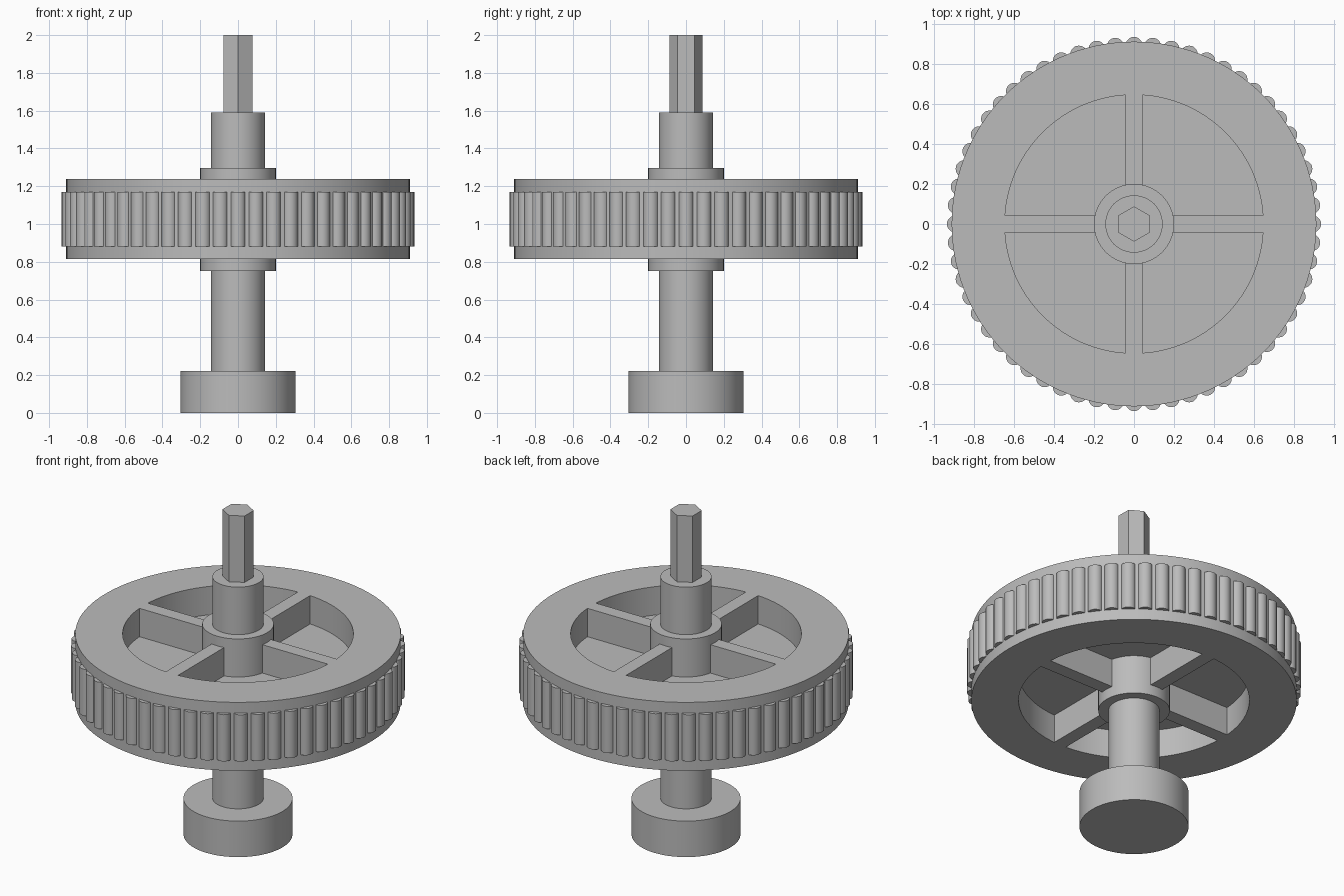
import bpy, bmesh
from math import sin, cos, asin, pi, radians

if "Cube" in bpy.data.objects:
    bpy.data.objects.remove(bpy.data.objects["Cube"])

grey = bpy.data.materials.new("plain_grey")
grey.use_nodes = True
grey.diffuse_color = (0.5, 0.5, 0.5, 1)
grey.node_tree.nodes["Principled BSDF"].inputs["Base Color"].default_value = (0.5, 0.5, 0.5, 1)


def arc(radius, start, end, steps):
    """Points from start to end angle, both included."""
    angles = [start + (end - start) * i / steps for i in range(steps + 1)]
    return [(radius * cos(a), radius * sin(a)) for a in angles]


def circle(radius, sides, start=0.0):
    return arc(radius, start, start + 2 * pi, sides)[:-1]


def add_prism(bm, outline, z0, z1):
    """Extrude a counter-clockwise outline between two heights."""
    low = [bm.verts.new((x, y, z0)) for x, y in outline]
    high = [bm.verts.new((x, y, z1)) for x, y in outline]
    bm.faces.new(low[::-1])
    bm.faces.new(high)
    for i in range(len(low)):
        j = (i + 1) % len(low)
        bm.faces.new((low[i], low[j], high[j], high[i]))


def finish(bm, name):
    mesh = bpy.data.meshes.new(name)
    bmesh.ops.recalc_face_normals(bm, faces=bm.faces[:])
    bm.to_mesh(mesh)
    bm.free()
    mesh.materials.append(grey)
    obj = bpy.data.objects.new(name, mesh)
    bpy.context.collection.objects.link(obj)
    return obj


def smooth(obj):
    bpy.ops.object.select_all(action='DESELECT')
    obj.select_set(True)
    bpy.context.view_layer.objects.active = obj
    bpy.ops.object.shade_smooth_by_angle(angle=radians(30))


def prism(name, outline, z0, z1):
    bm = bmesh.new()
    add_prism(bm, outline, z0, z1)
    obj = finish(bm, name)
    smooth(obj)
    return obj


# Shaft stack
prism("base_knob", circle(0.305, 64), 0, 0.222)
prism("lower_shaft", circle(0.143, 48), 0.222, 0.75)
prism("hub", circle(0.2, 64), 0.75, 1.297)
prism("upper_shaft", circle(0.143, 48), 1.297, 1.59)
prism("hex_drive", circle(0.088, 6, pi / 2), 1.59, 2.0)

# Wheel disc with rounded rims
WHEEL_LOW, WHEEL_HIGH, WHEEL_R = 0.815, 1.237, 0.91
bm = bmesh.new()
add_prism(bm, circle(WHEEL_R, 120), WHEEL_LOW, WHEEL_HIGH)
rims = [e for e in bm.edges if abs(e.verts[0].co.z - e.verts[1].co.z) < 0.001]
bmesh.ops.bevel(bm, geom=rims, offset=0.075, segments=7, profile=0.5, affect='EDGES')
wheel = finish(bm, "wheel")

# Pockets on both faces, leaving four spokes and a thin central web
POCKET_R, INNER_R, SPOKE_HALF, DEPTH = 0.645, 0.185, 0.042, 0.175
outer_a, inner_a = asin(SPOKE_HALF / POCKET_R), asin(SPOKE_HALF / INNER_R)
bm = bmesh.new()
for quarter in range(4):
    turn = quarter * pi / 2
    outline = (arc(POCKET_R, turn + outer_a, turn + pi / 2 - outer_a, 28)
               + arc(INNER_R, turn + pi / 2 - inner_a, turn + inner_a, 8))
    add_prism(bm, outline, WHEEL_HIGH - DEPTH, WHEEL_HIGH + 0.1)
    add_prism(bm, outline, WHEEL_LOW - 0.1, WHEEL_LOW + DEPTH)
cutter = finish(bm, "pocket_cutter")
cutter.hide_render = True
cut = wheel.modifiers.new("pockets", 'BOOLEAN')
cut.operation = 'DIFFERENCE'
cut.solver = 'EXACT'
cut.object = cutter
bpy.context.view_layer.objects.active = wheel
bpy.ops.object.modifier_apply(modifier=cut.name)
bpy.data.objects.remove(cutter)
smooth(wheel)

# Grip ridges around the rim
RIDGES, RIDGE_R = 60, 0.042
bm = bmesh.new()
for i in range(RIDGES):
    a = 2 * pi * i / RIDGES
    cx, cy = 0.892 * cos(a), 0.892 * sin(a)
    outline = [(cx + x, cy + y) for x, y in circle(RIDGE_R, 20, a)]
    add_prism(bm, outline, 0.882, 1.17)
smooth(finish(bm, "grip_ridges"))
